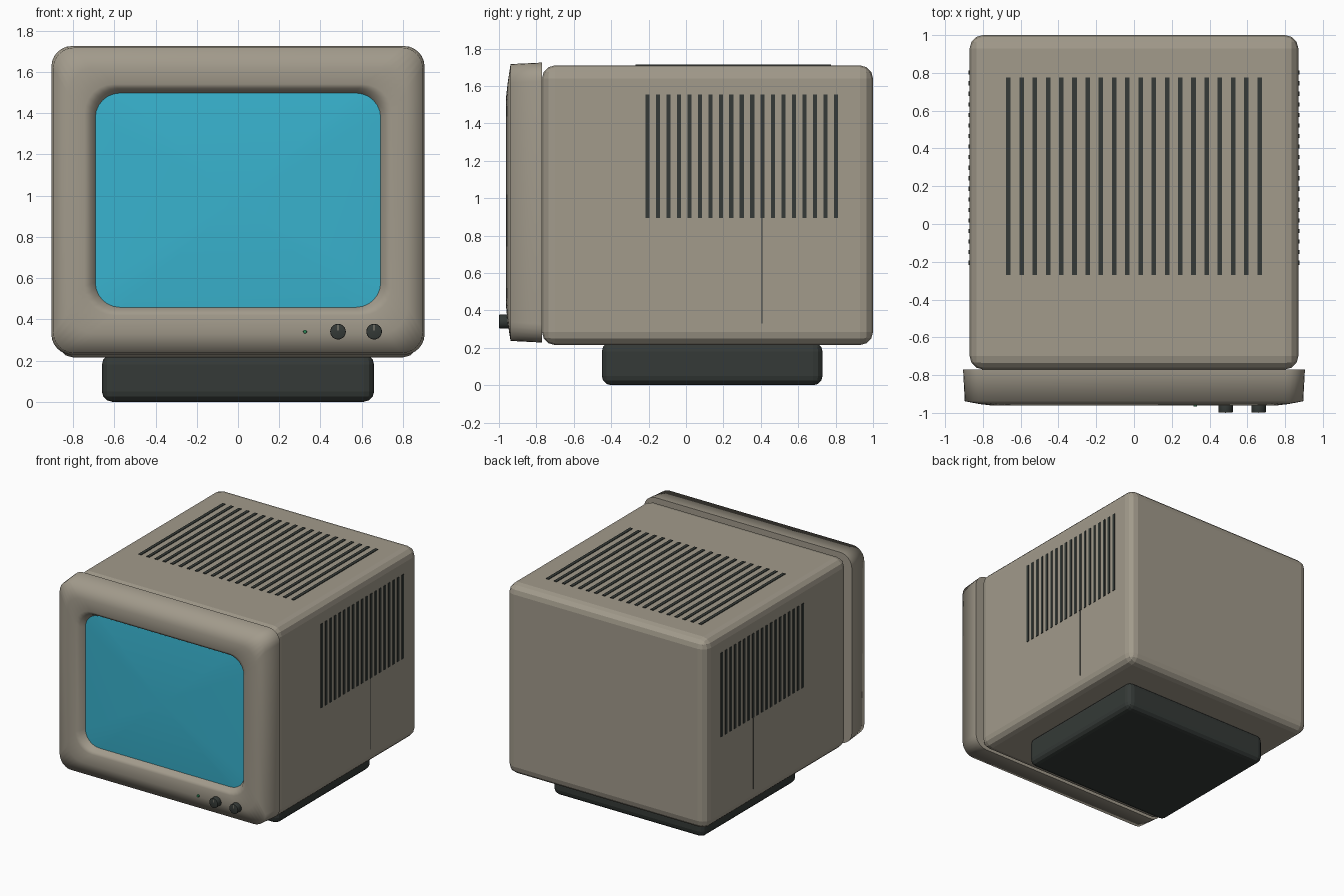
import bpy
import bmesh
import math
from mathutils import Matrix, Vector

default = bpy.data.objects.get("Cube")
if default:
    bpy.data.objects.remove(default, do_unlink=True)


def material(name, rgb, rough=0.6):
    m = bpy.data.materials.new(name)
    m.use_nodes = True
    m.diffuse_color = (*rgb, 1)
    bsdf = next(n for n in m.node_tree.nodes if n.type == "BSDF_PRINCIPLED")
    bsdf.inputs["Base Color"].default_value = (*rgb, 1)
    bsdf.inputs["Roughness"].default_value = rough
    return m


beige = material("beige plastic", (0.36, 0.325, 0.26))
dark = material("dark plastic", (0.035, 0.042, 0.038))
glass = material("screen glass", (0.04, 0.45, 0.62), 0.3)
green = material("indicator green", (0.03, 0.25, 0.1))


def finish(name, bm, mat, smooth=None):
    bmesh.ops.recalc_face_normals(bm, faces=bm.faces)
    mesh = bpy.data.meshes.new(name)
    bm.to_mesh(mesh)
    bm.free()
    mesh.materials.append(mat)
    obj = bpy.data.objects.new(name, mesh)
    bpy.context.collection.objects.link(obj)
    if smooth:
        bpy.ops.object.select_all(action="DESELECT")
        obj.select_set(True)
        bpy.context.view_layer.objects.active = obj
        bpy.ops.object.shade_smooth_by_angle(angle=math.radians(smooth))
    return obj


def add_box(bm, lo, hi):
    lo, hi = Vector(lo), Vector(hi)
    bmesh.ops.create_cube(bm, size=1, matrix=Matrix.Translation((lo + hi) / 2)
                          @ Matrix.Diagonal((*(hi - lo), 1)))


def rounded_box(name, lo, hi, radius, mat):
    bm = bmesh.new()
    add_box(bm, lo, hi)
    bmesh.ops.bevel(bm, geom=bm.edges[:], offset=radius, segments=3,
                    profile=0.5, affect="EDGES")
    return finish(name, bm, mat)


def ring(bm, half_w, bottom, top, radius, y, steps=6):
    """Rounded rectangle of vertices standing at depth y."""
    corners = ((1, top, -1), (-1, top, -1), (-1, bottom, 1), (1, bottom, 1))
    verts = []
    for c, (sx, edge, inward) in enumerate(corners):
        cx, cz = sx * (half_w - radius), edge + inward * radius
        for i in range(steps + 1):
            a = math.pi / 2 * (c + i / steps)
            verts.append(bm.verts.new((cx + radius * math.cos(a), y,
                                       cz + radius * math.sin(a))))
    return verts


def bridge(bm, a, b):
    n = len(a)
    for i in range(n):
        j = (i + 1) % n
        bm.faces.new((a[i], a[j], b[j], b[i]))


# Cabinet and stand
rounded_box("cabinet", (-0.87, -0.77, 0.215), (0.87, 1.0, 1.71), 0.07, beige)
rounded_box("stand", (-0.66, -0.45, 0), (0.66, 0.73, 0.23), 0.05, dark)

# Front bezel: rings from the back rim, over the ridge, into the opening
bm = bmesh.new()
profile = [
    (0.905, 0.228, 1.725, 0.10, -0.77),
    (0.896, 0.237, 1.717, 0.10, -0.938),
    (0.82, 0.33, 1.62, 0.13, -0.953),
    (0.745, 0.42, 1.54, 0.14, -0.962),
    (0.715, 0.44, 1.52, 0.13, -0.95),
    (0.69, 0.46, 1.495, 0.12, -0.905),
]
rings = [ring(bm, *p) for p in profile]
for a, b in zip(rings, rings[1:]):
    bridge(bm, a, b)
bm.faces.new(rings[0])
finish("bezel", bm, beige, 85)

# Screen: shallow bulge fanned to its centre
bm = bmesh.new()
rim = ring(bm, 0.692, 0.458, 1.497, 0.12, -0.91)
centre = bm.verts.new((0, -0.95, 0.978))
for i, v in enumerate(rim):
    bm.faces.new((v, rim[(i + 1) % len(rim)], centre))
screen = finish("screen", bm, glass, 30)
if screen.data.polygons[0].normal.y > 0:
    screen.data.flip_normals()

# Vent slats on the top
bm = bmesh.new()
for i in range(20):
    x = -0.665 + i * 0.07
    add_box(bm, (x - 0.012, -0.27, 1.69), (x + 0.012, 0.775, 1.715))
finish("top_vents", bm, dark)

# Vent slats and seam on each side
for side, label in ((1, "left"), (-1, "right")):
    inner, outer = sorted((side * 0.85, side * 0.875))
    bm = bmesh.new()
    for i in range(19):
        y = -0.205 + i * 0.0559
        add_box(bm, (inner, y - 0.011, 0.893), (outer, y + 0.011, 1.555))
    finish(label + "_vents", bm, dark)
    bm = bmesh.new()
    inner, outer = sorted((side * 0.85, side * 0.872))
    add_box(bm, (inner, 0.403, 0.33), (outer, 0.408, 0.893))
    finish(label + "_seam", bm, dark)


def front_disc(name, x, radius, front, mat, bevel):
    bm = bmesh.new()
    depth = -0.94 - front
    place = (Matrix.Translation((x, front + depth / 2, 0.34))
             @ Matrix.Rotation(math.pi / 2, 4, "X"))
    bmesh.ops.create_cone(bm, cap_ends=True, segments=24, radius1=radius,
                          radius2=radius, depth=depth, matrix=place)
    caps = [e for e in bm.edges if abs(e.verts[0].co.y - e.verts[1].co.y) < 1e-5]
    bmesh.ops.bevel(bm, geom=caps, offset=bevel, segments=2, profile=0.5,
                    affect="EDGES")
    finish(name, bm, mat, 35)


# Control knobs with pointer marks, and the indicator lamp
for label, x in (("inner", 0.485), ("outer", 0.66)):
    front_disc(label + "_knob", x, 0.038, -0.999, dark, 0.005)
    bm = bmesh.new()
    add_box(bm, (x - 0.002, -1.0, 0.345), (x + 0.002, -0.99, 0.372))
    finish(label + "_knob_mark", bm, beige)
front_disc("indicator_lamp", 0.325, 0.009, -0.967, green, 0.002)
